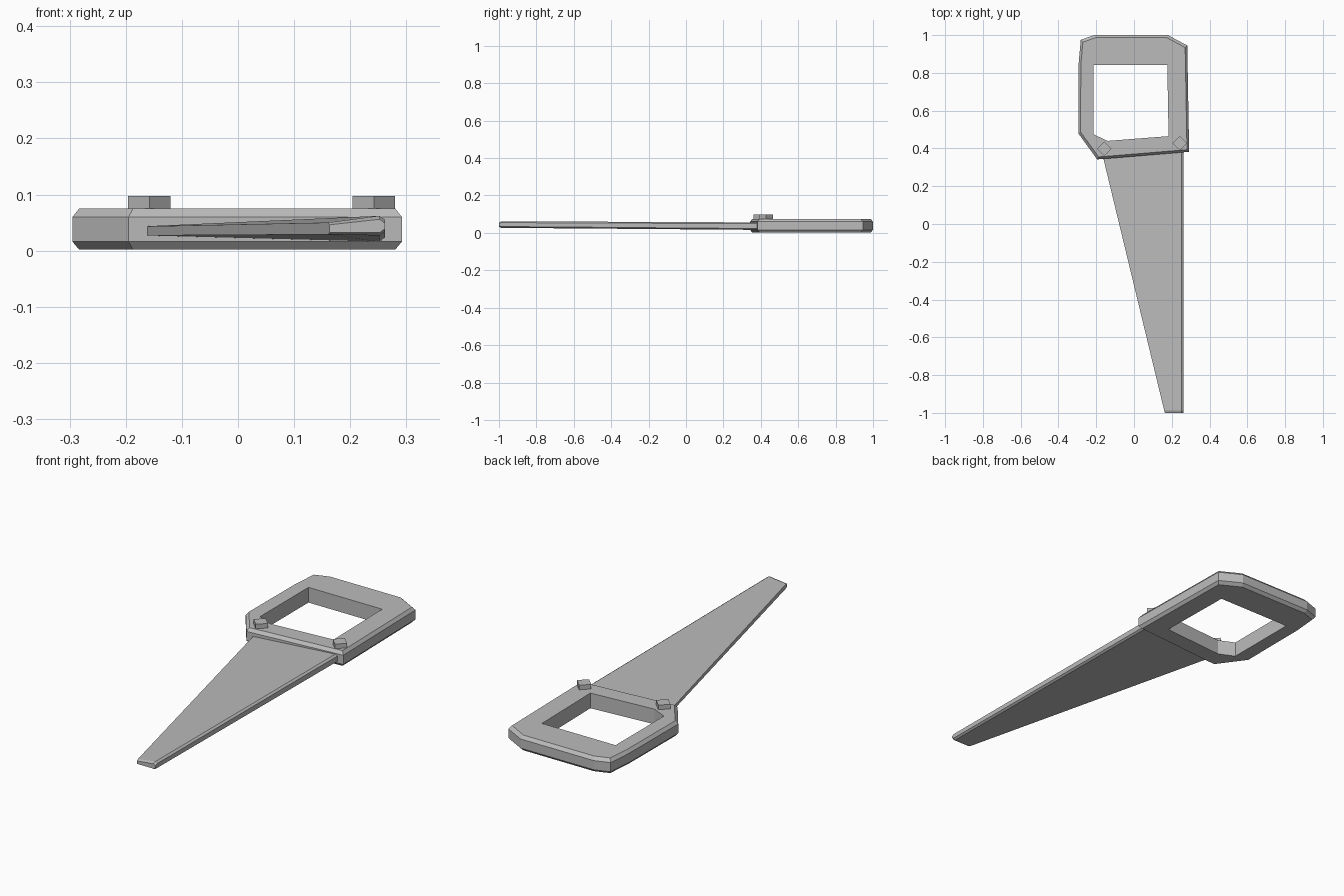
import bpy, bmesh

cube = bpy.data.objects.get("Cube")
if cube:
    bpy.data.objects.remove(cube)

grey = bpy.data.materials.new("plain grey")
grey.use_nodes = True
GREY = (0.5, 0.5, 0.5, 1)
grey.diffuse_color = GREY
grey.node_tree.nodes["Principled BSDF"].inputs["Base Color"].default_value = GREY


def loft(name, rings, closed=False):
    """Skin a list of equal rings; cap the ends, or join last to first."""
    bm = bmesh.new()
    loops = [[bm.verts.new(p) for p in ring] for ring in rings]
    pairs = list(zip(loops, loops[1:]))
    if closed:
        pairs.append((loops[-1], loops[0]))
    else:
        bm.faces.new(loops[0])
        bm.faces.new(loops[-1])
    n = len(loops[0])
    for a, b in pairs:
        for i in range(n):
            j = (i + 1) % n
            bm.faces.new((a[i], a[j], b[j], b[i]))
    bmesh.ops.recalc_face_normals(bm, faces=bm.faces)
    mesh = bpy.data.meshes.new(name)
    bm.to_mesh(mesh)
    bm.free()
    mesh.materials.append(grey)
    obj = bpy.data.objects.new(name, mesh)
    bpy.context.collection.objects.link(obj)
    return obj


def flat_ring(points, z, scale=1.0, cy=0.67):
    return [(x * scale, cy + (y - cy) * scale, z) for x, y in points]


# Handle: chamfered outer outline with a straight-walled grip opening
outer = [(-0.295, 0.48), (-0.195, 0.342), (0.292, 0.382), (0.282, 0.945),
         (0.18, 1.0), (-0.21, 1.0), (-0.282, 0.975), (-0.293, 0.85)]
hole = [(-0.215, 0.475), (-0.14, 0.44), (0.183, 0.465), (0.177, 0.80),
        (0.177, 0.842), (-0.14, 0.842), (-0.215, 0.842), (-0.215, 0.80)]
loft("handle", [flat_ring(outer, 0.002, 0.96), flat_ring(outer, 0.016),
                flat_ring(outer, 0.06), flat_ring(outer, 0.075, 0.96),
                flat_ring(hole, 0.075), flat_ring(hole, 0.002)], closed=True)


# Blade: thin along the cutting edge, thick along the chamfered spine
def blade_section(y, left, low, high, thin_low, thin_high):
    return [(left, y, thin_low), (0.252, y, low), (0.262, y, low + 0.007),
            (0.262, y, high - 0.007), (0.252, y, high), (left, y, thin_high)]


loft("blade", [blade_section(-1.0, 0.163, 0.032, 0.056, 0.032, 0.046),
               blade_section(-0.988, 0.16, 0.027, 0.062, 0.029, 0.050),
               blade_section(0.40, -0.175, 0.016, 0.056, 0.027, 0.043)])

# Rivets: small diamond blocks on the upper face
R = 0.038
for name, x, y in (("right_rivet", -0.158, 0.398), ("left_rivet", 0.242, 0.428)):
    diamond = [(x - R, y), (x, y - R), (x + R, y), (x, y + R)]
    loft(name, [flat_ring(diamond, z) for z in (0.06, 0.097)])
